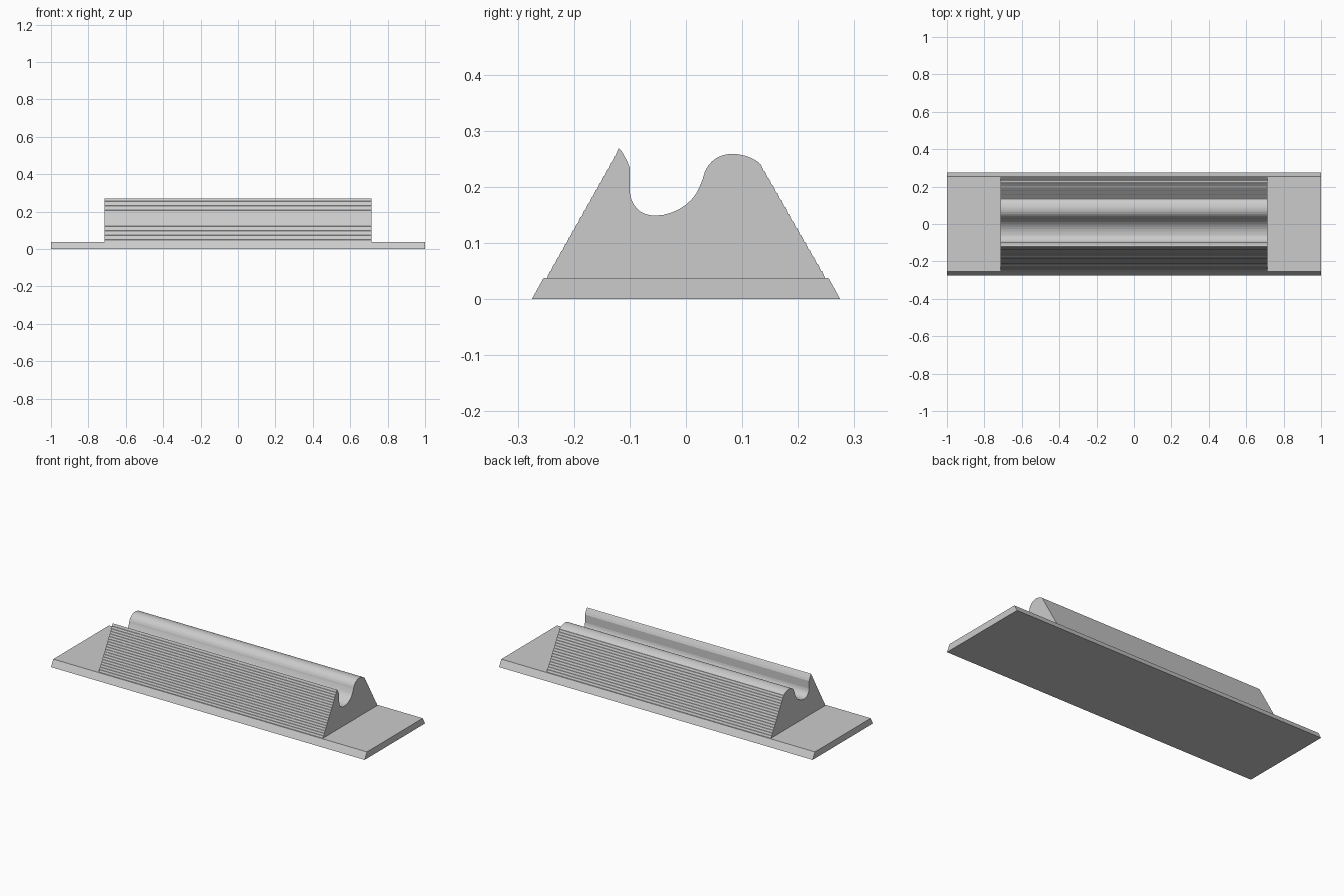
import bpy
import bmesh
from mathutils import Vector
from mathutils.geometry import interpolate_bezier

default_cube = bpy.data.objects.get("Cube")
if default_cube:
    bpy.data.objects.remove(default_cube, do_unlink=True)


def make_material(name, colour):
    material = bpy.data.materials.new(name)
    material.use_nodes = True
    material.diffuse_color = colour
    material.node_tree.nodes["Principled BSDF"].inputs["Base Color"].default_value = colour
    return material


def extrude_profile(name, profile, half_length, material):
    """Sweep a closed (y, z) outline along x, centred on the origin."""
    bm = bmesh.new()
    outline = [bm.verts.new((-half_length, y, z)) for y, z in profile]
    cap = bm.faces.new(outline)
    swept = bmesh.ops.extrude_face_region(bm, geom=[cap], use_keep_orig=True)
    moved = [item for item in swept["geom"] if isinstance(item, bmesh.types.BMVert)]
    bmesh.ops.translate(bm, verts=moved, vec=(2 * half_length, 0, 0))
    bmesh.ops.recalc_face_normals(bm, faces=bm.faces)
    mesh = bpy.data.meshes.new(name)
    bm.to_mesh(mesh)
    bm.free()
    mesh.materials.append(material)
    part = bpy.data.objects.new(name, mesh)
    bpy.context.collection.objects.link(part)
    return part


def curve_points(start, handle_a, handle_b, end, count=8):
    """Sample one smooth stretch of the outline."""
    points = [Vector((y, z, 0)) for y, z in (start, handle_a, handle_b, end)]
    return [(p.x, p.y) for p in interpolate_bezier(*points, count)]


def stepped_slope(foot, top, steps):
    """Climb from foot to top in steep risers separated by narrow ledges."""
    (y, z), (top_y, top_z) = foot, top
    dy, dz = (top_y - y) / steps, (top_z - z) / steps
    points = []
    for i in range(steps):
        points.append((y + i * dy, z + i * dz))
        points.append((y + (i + 0.7) * dy, z + (i + 0.93) * dz))
    return points + [top]


grey = make_material("plain grey", (0.6, 0.6, 0.6, 1))
base_height = 0.038

# Flat base plate with bevelled long sides
base_outline = [(-0.275, 0), (0.275, 0), (0.254, base_height), (-0.254, base_height)]
extrude_profile("base_plate", base_outline, 1, grey)

# Ridged block: stepped front slope, pointed lip, trough, rounded crest, stepped back
front_slope = stepped_slope((-0.248, base_height), (-0.125, 0.256), 18)
lip = [(-0.12, 0.269), (-0.115, 0.265), (-0.105, 0.247), (-0.1, 0.235)]
trough = curve_points((-0.1, 0.19), (-0.096, 0.162), (-0.078, 0.149), (-0.055, 0.149))
trough += curve_points((-0.055, 0.149), (-0.02, 0.149), (0.014, 0.172), (0.024, 0.2))[1:]
crest = curve_points((0.03, 0.215), (0.036, 0.246), (0.06, 0.259), (0.082, 0.259))
crest += curve_points((0.082, 0.259), (0.1, 0.259), (0.12, 0.252), (0.13, 0.243))[1:]
back_slope = stepped_slope((0.248, base_height), (0.131, 0.241), 16)
back_slope.reverse()

# The foot of the block sinks into the plate so the two parts join cleanly
foot_depth = base_height / 2
feet = [(0.248, foot_depth), (-0.248, foot_depth)]
block_outline = front_slope + lip + trough + crest + back_slope + feet
extrude_profile("ridged_block", block_outline, 0.715, grey)
